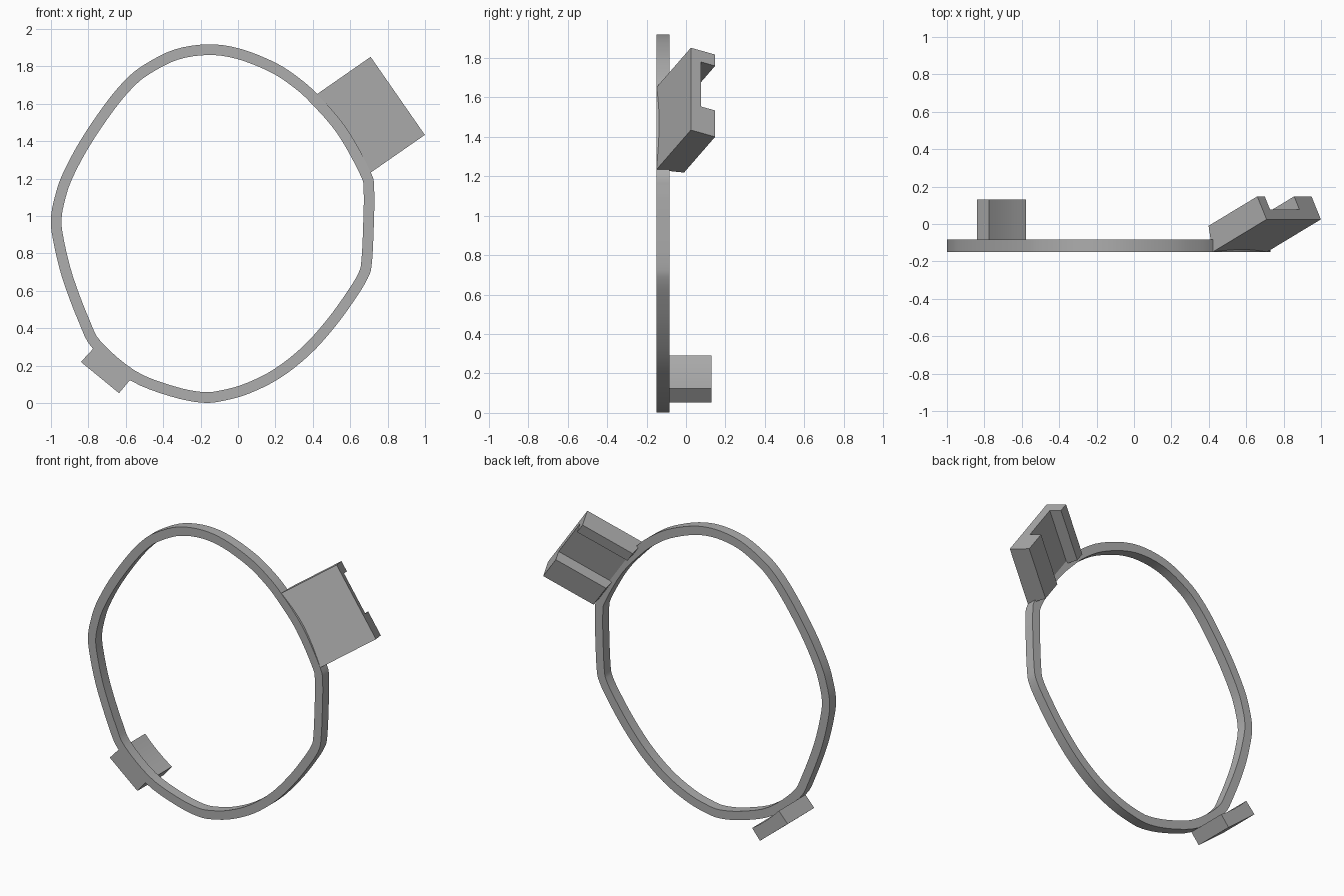
import bpy, bmesh, math
from mathutils import Vector

if "Cube" in bpy.data.objects:
    bpy.data.objects.remove(bpy.data.objects["Cube"])

FRONT, RING_BACK, TAB_BACK = -0.15, -0.083, 0.13
BAND = 0.057

grey = bpy.data.materials.new("plain grey")
grey.use_nodes = True
colour = (0.42, 0.42, 0.42, 1)
grey.diffuse_color = colour
grey.node_tree.nodes["Principled BSDF"].inputs["Base Color"].default_value = colour


def finish(name, bm):
    bmesh.ops.recalc_face_normals(bm, faces=bm.faces)
    mesh = bpy.data.meshes.new(name)
    bm.to_mesh(mesh)
    bm.free()
    mesh.materials.append(grey)
    obj = bpy.data.objects.new(name, mesh)
    bpy.context.collection.objects.link(obj)
    return obj


def activate(obj):
    bpy.ops.object.select_all(action="DESELECT")
    obj.select_set(True)
    bpy.context.view_layer.objects.active = obj


def smooth(obj):
    activate(obj)
    bpy.ops.object.shade_smooth_by_angle(angle=math.radians(30))


def loft(name, start, end):
    """Solid between two matching closed outlines."""
    bm = bmesh.new()
    a = [bm.verts.new(p) for p in start]
    b = [bm.verts.new(p) for p in end]
    bm.faces.new(a)
    bm.faces.new(b[::-1])
    for i in range(len(a)):
        j = (i + 1) % len(a)
        bm.faces.new((a[i], a[j], b[j], b[i]))
    return finish(name, bm)


def at_depth(points, y):
    return [Vector((p.x, y, p.y)) for p in points]


def spline(points, steps):
    """Closed smooth curve through the points."""
    out = []
    n = len(points)
    for i in range(n):
        p, q, r, s = (points[(i + k) % n] for k in (-1, 0, 1, 2))
        for k in range(steps):
            t = k / steps
            out.append(0.5 * (2 * q + (r - p) * t + (2 * p - 5 * q + 4 * r - s) * t ** 2
                              + (3 * q - p - 3 * r + s) * t ** 3))
    return out


# Ring outline, clockwise from the top
outline = [Vector(p) for p in (
    (-.16, 1.918), (.01, 1.895), (.2, 1.82), (.33, 1.735), (.43, 1.645), (.58, 1.47),
    (.71, 1.235), (.728, 1.14), (.728, 1.01), (.717, .76), (.695, .67), (.626, .556),
    (.52, .41), (.385, .26), (.225, .134), (.064, .053), (-.07, .014), (-.19, .002),
    (-.364, .037), (-.578, .123), (-.775, .29), (-.85, .43), (-.94, .67), (-.99, .877),
    (-1, .99), (-.98, 1.1), (-.94, 1.22), (-.845, 1.4), (-.71, 1.6), (-.6, 1.73), (-.5, 1.81),
    (-.34, 1.89))]
outer = spline(outline, 4)
inner = []
for i, p in enumerate(outer):
    d = (outer[(i + 1) % len(outer)] - outer[i - 1]).normalized()
    inner.append(p + BAND * Vector((d.y, -d.x)))

# Ring band
bm = bmesh.new()
loops = [[bm.verts.new(v) for v in at_depth(pts, y)]
         for pts, y in ((outer, FRONT), (outer, RING_BACK), (inner, RING_BACK), (inner, FRONT))]
for k in range(4):
    a, b = loops[k], loops[(k + 1) % 4]
    for i in range(len(a)):
        j = (i + 1) % len(a)
        bm.faces.new((a[i], a[j], b[j], b[i]))
smooth(finish("ring", bm))

# Small tab sitting on the ring's outer curve
arc = [p for p in outer if -0.776 < p.x < -0.577 and p.y < 0.5]
tab = arc + [Vector((-.84, .22)), Vector((-.636, .053))]
smooth(loft("small_tab", at_depth(tab, FRONT), at_depth(tab, TAB_BACK)))

# Slanted bracket with a channel along its back
corner = Vector((.42, FRONT, 1.65))
across = Vector((.571, 0, -.821))
outward = Vector((.821, 0, .571))
tilt = math.radians(26.4)
along = outward * math.cos(tilt) + Vector((0, math.sin(tilt), 0))
normal = Vector((0, math.cos(tilt), 0)) - outward * math.sin(tilt)
WIDTH, THICK, FLOOR, LENGTH = 0.508, 0.137, 0.058, 0.393
section = [(0, 0), (WIDTH, 0), (WIDTH, THICK), (.345, THICK), (.345, FLOOR),
           (.07, FLOOR), (.07, THICK), (0, THICK)]
base = [corner + across * t + normal * w for t, w in section]
near = [p + along * 0.285 * w for p, (t, w) in zip(base, section)]
far = [p + along * LENGTH for p in base]
bracket = loft("bracket", near, far)

# Trim the bracket to the ring's inside curve
cutter = loft("ring_cutter", at_depth(inner, -1), at_depth(inner, 1))
cutter.hide_render = True
trim = bracket.modifiers.new("trim", "BOOLEAN")
trim.operation = "DIFFERENCE"
trim.object = cutter
activate(bracket)
bpy.ops.object.modifier_apply(modifier=trim.name)
bpy.data.objects.remove(cutter)
smooth(bracket)
